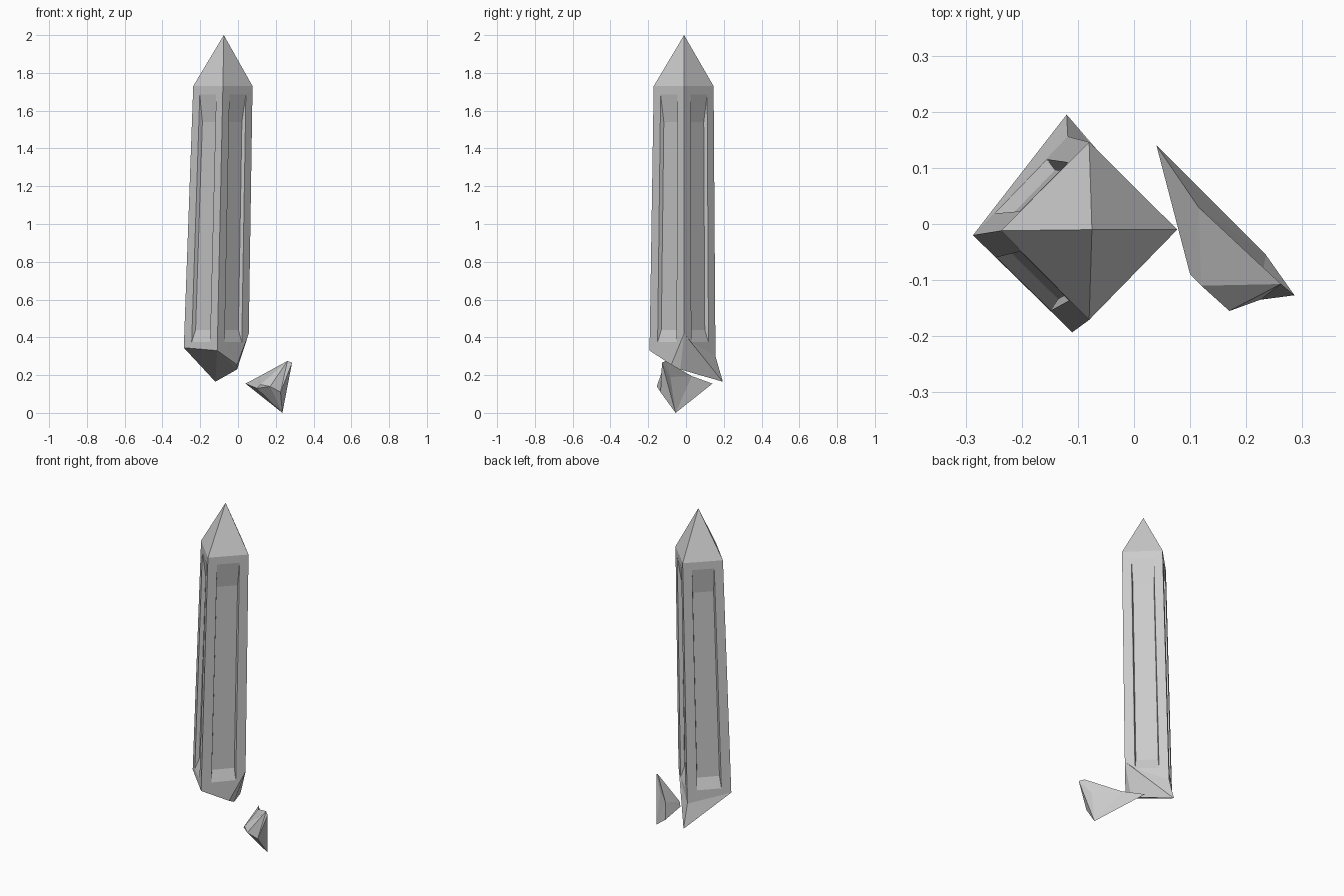
import bpy, bmesh
from mathutils import Vector as V

if "Cube" in bpy.data.objects:
    bpy.data.objects.remove(bpy.data.objects["Cube"])


def build(name, faces):
    """Make a flat-shaded solid from faces given as point lists."""
    bm = bmesh.new()
    for pts in faces:
        bm.faces.new([bm.verts.new(p) for p in pts])
    bmesh.ops.remove_doubles(bm, verts=bm.verts, dist=0.0005)
    bmesh.ops.triangulate(bm, faces=[f for f in bm.faces if len(f.verts) > 4])
    bmesh.ops.recalc_face_normals(bm, faces=bm.faces)
    me = bpy.data.meshes.new(name)
    bm.to_mesh(me)
    bm.free()
    ob = bpy.data.objects.new(name, me)
    bpy.context.collection.objects.link(ob)
    return ob


# Obelisk corners in order: left, front, right, back
apex = V((-0.075, -0.01, 2.0))
top = [V((-0.237, -0.012, 1.73)), V((-0.08, -0.171, 1.73)),
       V((0.077, -0.01, 1.73)), V((-0.08, 0.146, 1.73))]
low = [V((-0.287, -0.02, 0.345)), V((-0.11, -0.193, 0.33)),
       V((0.057, -0.01, 0.42)), V((-0.118, 0.156, 0.30))]
spike = V((-0.12, 0.195, 0.165))      # lowest tip of the break
chip = V((-0.005, -0.078, 0.255))     # nick on the front right edge
core = V((-0.005, -0.03, 0.23))       # ridge inside the break


def corner(i, z):
    t, b = top[i], low[i]
    return t.lerp(b, (t.z - z) / (t.z - b.z))


def on_side(i, u, z, depth=0.0):
    j = (i + 1) % 4
    axis = sum((corner(k, z) for k in range(4)), V()) / 4
    mid = (corner(i, z) + corner(j, z)) / 2
    return corner(i, z).lerp(corner(j, z), u) + (axis - mid).normalized() * depth


faces = []
for i in range(4):
    j = (i + 1) % 4
    # recessed panel with sloping ends
    rim = [on_side(i, u, z) for u, z in
           ((0.23, 1.685), (0.78, 1.685), (0.78, 0.375), (0.23, 0.375))]
    floor = [on_side(i, u, z, 0.022) for u, z in
             ((0.25, 1.54), (0.76, 1.54), (0.76, 0.44), (0.25, 0.44))]
    faces.append(floor)
    for k in range(4):
        m = (k + 1) % 4
        faces.append([rim[k], rim[m], floor[m], floor[k]])
    # pyramid cap and frame around the panel
    faces.append([top[i], top[j], apex])
    faces.append([top[i], top[j], rim[1], rim[0]])
    faces.append([top[i], rim[0], rim[3], low[i]])
    faces.append([top[j], low[j], rim[2], rim[1]])
    extra = [[], [chip], [spike], [spike]][i]
    faces.append([rim[3], rim[2], low[j]] + extra + [low[i]])
# broken underside
L, F, R, B = low
faces += [[L, F, spike], [F, core, spike], [F, chip, core],
          [chip, R, core], [core, R, spike]]
build("broken_obelisk", faces)

# Fallen shard beside the break
A, Bf, C = V((0.04, 0.14, 0.155)), V((0.10, -0.09, 0.13)), V((0.12, -0.11, 0.15))
D, K = V((0.17, -0.155, 0.14)), V((0.225, -0.135, 0.11))
Fr, G = V((0.286, -0.127, 0.265)), V((0.262, -0.107, 0.275))
H, I, J = V((0.23, -0.083, 0.19)), V((0.235, -0.055, 0.0)), V((0.115, 0.03, 0.195))
build("fallen_shard", [
    [A, Bf, J], [Bf, C, J], [C, G, J],              # upper face
    [C, D, G], [D, K, G], [K, Fr, G],               # front face
    [Fr, K, I], [Fr, I, H], [G, Fr, H],             # right end
    [J, G, H], [J, H, I], [A, J, I],                # back face
    [A, I, Bf], [Bf, I, D], [D, I, K], [Bf, D, C],  # underside
])
